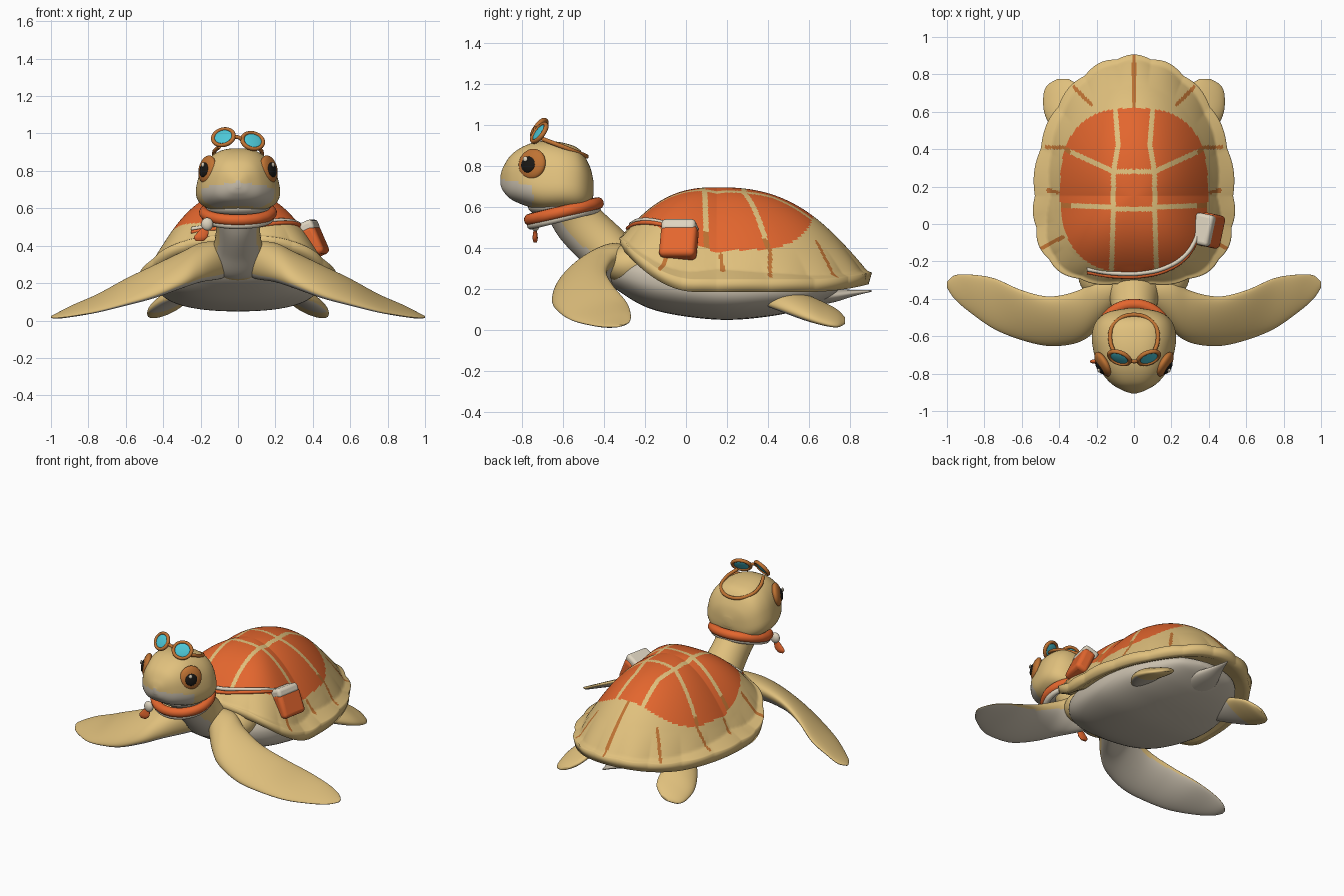
import bpy, bmesh
from math import sin, cos, pi, radians, copysign
from mathutils import Vector, Matrix

cube = bpy.data.objects.get("Cube")
if cube:
    bpy.data.objects.remove(cube, do_unlink=True)


def material(name, *srgb):
    m = bpy.data.materials.new(name)
    col = [((c + .055) / 1.055) ** 2.4 for c in srgb] + [1]
    m.use_nodes = True
    m.diffuse_color = col
    m.node_tree.nodes["Principled BSDF"].inputs["Base Color"].default_value = col
    return m


TAN = material("tan skin", .88, .755, .49)
ORANGE = material("orange", .89, .4, .18)
BROWN = material("brown", .75, .45, .2)
CREAM = material("belly cream", .79, .75, .68)
PALE = material("pale cloth", .87, .83, .75)
BLACK = material("black", .1, .09, .08)
TEAL = material("teal glass", .3, .78, .84)


def finish(name, bm, mats, rule=None):
    """Turn a bmesh into a smooth object, colouring faces by a rule."""
    bmesh.ops.recalc_face_normals(bm, faces=bm.faces)
    for f in bm.faces:
        f.smooth = True
        if rule:
            f.material_index = rule(f.calc_center_median(), f.normal)
    me = bpy.data.meshes.new(name)
    bm.to_mesh(me)
    bm.free()
    for m in mats:
        me.materials.append(m)
    ob = bpy.data.objects.new(name, me)
    bpy.context.collection.objects.link(ob)
    return ob


def skin(bm, rings):
    loops = [[bm.verts.new(p) for p in ring] for ring in rings]
    n = len(loops[0])
    for a, b in zip(loops, loops[1:]):
        for i in range(n):
            j = (i + 1) % n
            bm.faces.new((a[i], a[j], b[j], b[i]))
    bm.faces.new(loops[0])
    bm.faces.new(loops[-1])


def loft(name, sections, mats, rule=None, square=1, steps=8, sides=64):
    """Smooth skin through rounded sections (centre, half axis, half axis)."""
    secs = [[Vector(v) for v in s] for s in sections]
    secs = [secs[0]] + secs + [secs[-1]]
    turn = [2 * pi * j / sides for j in range(sides)]
    unit = [(copysign(abs(cos(a)) ** square, cos(a)), copysign(abs(sin(a)) ** square, sin(a))) for a in turn]
    rings = []
    for k in range(1, len(secs) - 2):
        for i in range(steps + (k == len(secs) - 3)):
            t = i / steps
            c, u, v = [b + ((c - a) * t + (2*a - 5*b + 4*c - d) * t*t + (3*b - a - 3*c + d) * t**3) / 2
                       for a, b, c, d in zip(*secs[k - 1:k + 3])]
            rings.append([c + u * p + v * q for p, q in unit])
    bm = bmesh.new()
    skin(bm, rings)
    return finish(name, bm, mats, rule)


def blob(name, loc, scale, mat, facing=(0, 0, 1)):
    bm = bmesh.new()
    rot = Vector(facing).to_track_quat('Z', 'Y').to_matrix().to_4x4()
    bmesh.ops.create_uvsphere(bm, u_segments=40, v_segments=24, radius=1,
                              matrix=Matrix.Translation(loc) @ rot @ Matrix.Diagonal((*scale, 1)))
    return finish(name, bm, [mat])


def tube(name, points, radius, mat, cyclic=False):
    cu = bpy.data.curves.new(name, 'CURVE')
    cu.dimensions = '3D'
    cu.bevel_depth, cu.bevel_resolution, cu.use_fill_caps = radius, 4, True
    sp = cu.splines.new('BEZIER')
    sp.bezier_points.add(len(points) - 1)
    sp.use_cyclic_u = cyclic
    for bp, p in zip(sp.bezier_points, points):
        bp.co = p
        bp.handle_left_type = bp.handle_right_type = 'AUTO'
    cu.materials.append(mat)
    ob = bpy.data.objects.new(name, cu)
    bpy.context.collection.objects.link(ob)


def box(name, loc, size, mat, bevel):
    bpy.ops.mesh.primitive_cube_add(size=1, location=loc, rotation=(0, radians(-24), radians(-12)))
    ob = bpy.context.object
    ob.name = name
    ob.scale = size
    bpy.ops.object.transform_apply(location=False, rotation=False, scale=True)
    ob.data.materials.append(mat)
    mod = ob.modifiers.new("Rounded", 'BEVEL')
    mod.width, mod.segments = bevel, 4
    bpy.ops.object.shade_smooth_by_angle()


# Shell: a dome over an egg outline, with a flared rim
MID = .15


def edge_height(y):
    return .22 + .22 * (max(0, .05 - y) / .37) ** 2 + .04 * (max(0, y - .6) / .3) ** 2


def shell_height(x, y):
    dy = y - MID
    length, n = (.74, 2) if dy >= 0 else (.47, 3)
    r = max(1e-6, (abs(x / .53) ** n + abs(dy / length) ** n) ** (1 / n))
    q = min(1, abs(dy / length) / r)
    low = edge_height(MID + dy / r)
    rise = max(1 - min(1.2, r / (.915 + .085 * q)) ** (2 + .5 * q), .05 + .7 * (1 - r))
    return low + (.695 - low) * rise


def outline(a, r):
    c, s = cos(a), sin(a)
    length, n = (.74, 2) if s >= 0 else (.47, 3)
    k = r * (abs(c) ** n + abs(s) ** n) ** (-1 / n)
    return .53 * c * k, MID + length * s * k


def near(x, y, segments, width):
    p = Vector((abs(x), y))
    for a, b in segments:
        a, b = Vector(a), Vector(b)
        t = max(0, min(1, (p - a).dot(b - a) / (b - a).length_squared))
        if (p - a.lerp(b, t)).length < width:
            return True
    return False


SEAMS = [((.1, .62), (.085, .42)), ((.085, .42), (.11, .28)), ((.11, .28), (.11, .08)),
         ((.11, .08), (.12, -.24)), ((0, .28), (.11, .28)), ((0, .08), (.11, .08)),
         ((.11, .28), (.37, .4)), ((.11, .09), (.4, .1))]
STREAKS = [((.36, .41), (.47, .41)), ((.38, -.07), (.5, -.13)), ((.23, .64), (.32, .73)),
           ((0, .63), (0, .9)), ((.41, .17), (.46, .18))]


def shell_rule(c, n):
    if n.z < 0:
        return 0
    patch = abs(c.x / .395) ** 2.6 + abs((c.y - .18) / .44) ** 2.6
    if patch < 1:
        if near(c.x, c.y, SEAMS, .013):
            return 2 if abs(c.x) > .34 else 0
        return 1
    return 2 if near(c.x, c.y, STREAKS, .01) else 0


ANGLES = [2 * pi * i / 480 for i in range(480)]
rings = []
for i in range(1, 81):
    r = i / 80
    ring = []
    for a in ANGLES:
        x, y = outline(a, r)
        flare = 1 + .022 * abs(sin(9 * a)) * max(0, r - .8) / .2
        ring.append((x * flare, MID + (y - MID) * flare, shell_height(x, y)))
    rings.append(ring)
for r, drop in ((1, .035), (.93, .035), (.8, 0), (.4, 0)):
    ring = []
    for a in ANGLES:
        x, y = outline(a, r)
        ring.append((x, y, edge_height(outline(a, 1)[1]) * r + .27 * (1 - r) - drop))
    rings.append(ring)
bm = bmesh.new()
skin(bm, rings)
finish("shell", bm, [TAN, ORANGE, BROWN], shell_rule)


# Belly, tail and neck
def along_y(rows):
    return [((0, y, z), (w, 0, 0), (0, 0, h)) for y, z, w, h in rows]


loft("belly", along_y(((-.4, .3, .1, .04), (-.33, .28, .25, .09), (-.15, .24, .37, .145), (.15, .2, .43, .15),
                       (.4, .2, .41, .135), (.58, .2, .33, .095), (.7, .21, .22, .05), (.75, .22, .08, .02))),
     [CREAM], square=.85)
loft("tail", along_y(((.5, .16, .16, .06), (.7, .165, .09, .035), (.82, .18, .035, .015), (.905, .19, .004, .004))),
     [CREAM])
loft("neck", [((0, y, z), (w, 0, 0), (0, .7 * d, .7 * d)) for y, z, w, d in
              ((-.15, .28, .2, .1), (-.3, .31, .16, .125), (-.42, .42, .125, .125),
               (-.53, .53, .12, .12), (-.6, .63, .15, .11))],
     [TAN, CREAM], lambda c, n: int(n.y < -.4 and abs(c.x) < .115))
blob("throat", (0, -.61, .6), (.17, .16, .06), CREAM)


# Head with a pale jaw
def jaw_rule(c, n):
    return int(c.z < .73 - .2 * (c.y + .88) and n.y < -.36)


head = loft("head", along_y(((-.905, .73, .015, .02), (-.89, .735, .06, .06), (-.85, .745, .125, .11),
                             (-.78, .752, .18, .148), (-.7, .75, .208, .17), (-.6, .745, .22, .167),
                             (-.52, .73, .195, .15), (-.47, .7, .13, .1), (-.45, .69, .03, .03))),
            [TAN, CREAM], jaw_rule, square=.74)
for v in head.data.vertices:
    v.co.x *= 1 - 1.1 * (v.co.z - .73)

# Paired parts
for s, side in ((1, "left"), (-1, "right")):
    # Front flipper: leading edge, trailing edge, thickness at each station
    secs = []
    for x, yl, zl, yt, zt, t in ((.02, -.34, .27, -.22, .35, .06), (.1, -.44, .25, -.27, .39, .09),
                                 (.2, -.56, .23, -.3, .39, .08), (.3, -.63, .19, -.36, .35, .065),
                                 (.45, -.65, .13, -.39, .285, .05), (.6, -.62, .088, -.355, .215, .038),
                                 (.75, -.56, .05, -.29, .135, .027), (.88, -.47, .025, -.27, .08, .018),
                                 (.96, -.4, .015, -.275, .04, .012), (1, -.34, .015, -.31, .022, .004)):
        lead, trail = Vector((s * x, yl, zl)), Vector((s * x, yt, zt))
        half = (trail - lead) / 2
        secs.append(((lead + trail) / 2, half, Vector((0, -half.z, half.y)).normalized() * t))
    loft(side + "_front_flipper", secs, [TAN, CREAM], lambda c, n: int(n.z < -.5))
    blob(side + "_shoulder", (s * .17, -.26, .32), (.13, .15, .1), TAN)
    loft(side + "_rear_flipper", [((s * x, y, z), (s * w, 0, -.4 * w), (0, 0, h)) for y, x, z, w, h in
                                  ((.36, .25, .17, .07, .03), (.46, .31, .15, .1, .045), (.58, .36, .11, .115, .045),
                                   (.68, .375, .075, .11, .035), (.74, .38, .055, .085, .025),
                                   (.775, .38, .045, .03, .01))],
         [TAN, CREAM], lambda c, n: int(n.z < -.6 and c.y < .6))

    # Eye: iris, pupil and glint
    look = Vector((s * .84, -.5, .2)).normalized()
    eye = Vector((s * .165, -.75, .808))
    blob(side + "_iris", eye, (.074, .076, .03), BROWN, look)
    blob(side + "_pupil", eye + look * .02 + Vector((0, -.008, -.006)), (.04, .04, .015), BLACK, look)
    blob(side + "_glint", eye + look * .027 + Vector((0, -.02, .02)), (.013, .013, .007), PALE, look)
    blob(side + "_nostril", (s * .025, -.882, .785), (.006, .006, .01), BROWN)

    # Goggle lens and frame, sitting a little crooked
    face = Vector((s * .3, -.78, .55))
    spot = Vector((s * .078, -.715, .97 - s * .01))
    blob(side + "_lens", spot, (.054, .048, .01), TEAL, face)
    bpy.ops.mesh.primitive_torus_add(major_radius=.056, minor_radius=.011, major_segments=40, location=spot,
                                     rotation=face.to_track_quat('Z', 'Y').to_euler())
    rim = bpy.context.object
    rim.name = side + "_goggle_frame"
    rim.scale = (1.04, .92, 1.1)
    rim.data.materials.append(BROWN)
    bpy.ops.object.shade_smooth()

tube("goggle_bridge", [(-.024, -.73, .98), (0, -.735, .98), (.024, -.73, .965)], .01, BROWN)
half = [(.1, -.7, .93), (.127, -.62, .9), (.107, -.535, .867)]
tube("goggle_strap", half + [(0, -.485, .845)] + [(-x, y, z) for x, y, z in reversed(half)], .011, BROWN)


# Scarf with a pale lower band and a knot
def neck_ring(shrink, drop):
    return [(.178 * shrink * cos(a), -.595 + .165 * shrink * sin(a), .577 + .04 * sin(a) - drop)
            for a in ANGLES[::30]]


tube("scarf", neck_ring(1, 0), .03, ORANGE, True)
tube("scarf_band", neck_ring(.97, .028), .02, PALE, True)
blob("scarf_knot", (-.165, -.735, .515), (.032, .022, .035), PALE)
loft("scarf_tail", [((x, -.735, z), (w, 0, 0), (0, .35 * w, 0)) for x, z, w in
                    ((-.168, .51, .012), (-.185, .475, .028), (-.2, .445, .036), (-.205, .425, .02))], [ORANGE])

# Satchel and its strap lying over the shell
path = [(-.25, -.242), (-.1, -.264), (.06, -.26), (.18, -.228), (.27, -.17), (.32, -.1), (.345, -.03)]
tube("satchel_strap", [(x, y, shell_height(x, y) + .004) for x, y in path], .012, PALE)
tube("satchel_strap_trim", [(x, y - .016, shell_height(x, y - .016) + .004) for x, y in path], .011, ORANGE)
box("satchel", (.41, -.035, .425), (.085, .18, .165), ORANGE, .025)
box("satchel_flap", (.37, -.03, .497), (.105, .17, .06), PALE, .02)
